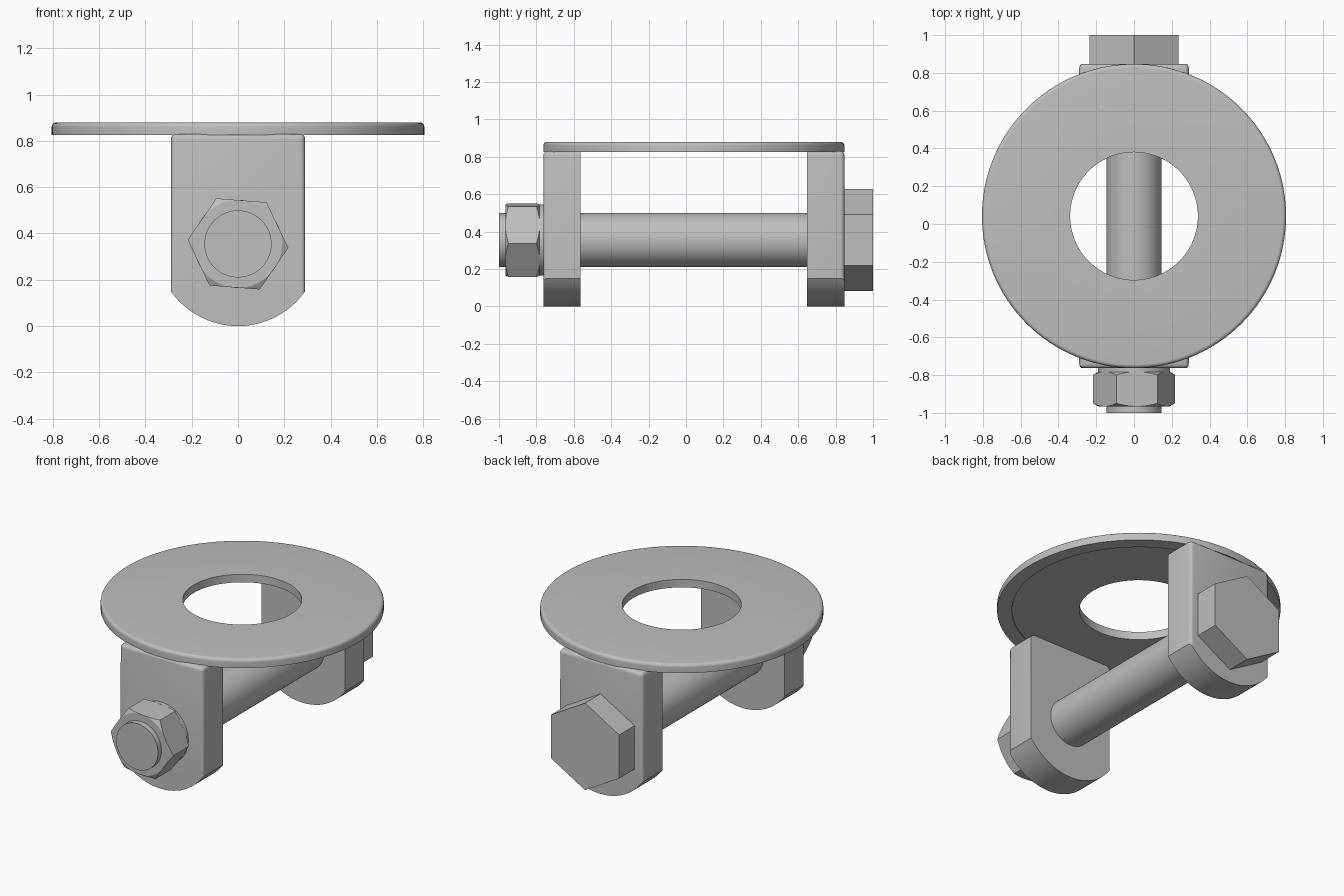
import bpy, bmesh, math
from math import sin, cos, tau, radians

cube = bpy.data.objects.get("Cube")
if cube:
    bpy.data.objects.remove(cube, do_unlink=True)

steel = bpy.data.materials.new("grey_steel")
steel.use_nodes = True
steel.diffuse_color = (0.52, 0.52, 0.52, 1)
steel.node_tree.nodes["Principled BSDF"].inputs["Base Color"].default_value = steel.diffuse_color

AXIS_Z = 0.355     # height of the bolt axis
PLATE_Y = 0.042    # centre between the two lugs
SHANK_R = 0.145


def finish(name, bm):
    bmesh.ops.recalc_face_normals(bm, faces=bm.faces)
    mesh = bpy.data.meshes.new(name)
    bm.to_mesh(mesh)
    bm.free()
    mesh.materials.append(steel)
    obj = bpy.data.objects.new(name, mesh)
    bpy.context.collection.objects.link(obj)
    return obj


def smooth(obj):
    bpy.ops.object.select_all(action='DESELECT')
    obj.select_set(True)
    bpy.context.view_layer.objects.active = obj
    bpy.ops.object.shade_smooth_by_angle(angle=radians(32))


def lathe(name, profile, place, closed=False, steps=96):
    """Turn (radius, height) points; place maps radial u, v and height to space."""
    bm = bmesh.new()
    rings = [[bm.verts.new(place(r * cos(tau * i / steps), r * sin(tau * i / steps), h))
              for i in range(steps)] for r, h in profile]
    pairs = list(zip(rings, rings[1:]))
    if closed:
        pairs.append((rings[-1], rings[0]))
    else:
        bm.faces.new(rings[0])
        bm.faces.new(rings[-1])
    for a, b in pairs:
        for i in range(steps):
            j = (i + 1) % steps
            bm.faces.new((a[i], a[j], b[j], b[i]))
    return finish(name, bm)


def prism(points, y0, y1):
    """Extrude an x-z outline along y."""
    bm = bmesh.new()
    face = bm.faces.new([bm.verts.new((x, y0, z)) for x, z in points])
    new = bmesh.ops.extrude_face_region(bm, geom=[face])["geom"]
    bmesh.ops.translate(bm, vec=(0, y1 - y0, 0),
                        verts=[g for g in new if isinstance(g, bmesh.types.BMVert)])
    return bm


def hexagon(radius, turn):
    return [(radius * cos(radians(turn + 60 * i)), AXIS_Z + radius * sin(radians(turn + 60 * i)))
            for i in range(6)]


def along_bolt(u, v, h):
    return (u, h, AXIS_Z + v)


def upright(u, v, h):
    return (u, PLATE_Y + v, h)


# Ring plate with a rounded upper rim and a shallow recess below
rim = [(0.785 + 0.02 * cos(radians(a)), 0.86 + 0.02 * sin(radians(a))) for a in range(0, 91, 15)]
ring = [(0.338, 0.88), (0.338, 0.83), (0.72, 0.83), (0.722, 0.825), (0.805, 0.825)] + rim
smooth(lathe("ring_plate", ring, upright, closed=True, steps=128))


# Lugs: straight sides, an arc below, rounded outer edges
def lug(name, side):
    half, top, radius = 0.29, 0.83, 0.355
    swing = math.asin(half / radius)
    arc = [(radius * sin(t), AXIS_Z - radius * cos(t))
           for t in (swing * (i / 12 - 1) for i in range(25))]
    outer, inner = PLATE_Y + side * 0.805, PLATE_Y + side * 0.605
    bm = prism(arc + [(half, top), (-half, top)], outer, inner)
    shoulder = arc[0][1] - 0.001
    picked = []
    for e in bm.edges:
        a, b = (v.co for v in e.verts)
        on_outer = abs(a.y - outer) < 1e-4 and abs(b.y - outer) < 1e-4
        upper = min(a.z, b.z) > shoulder
        on_top = min(a.z, b.z) > top - 1e-4
        depthwise = on_top and abs(a.x - b.x) < 1e-4
        if (on_outer and upper) or depthwise:
            picked.append(e)
    bmesh.ops.bevel(bm, geom=picked, offset=0.022, segments=4, profile=0.5, affect='EDGES')
    smooth(finish(name, bm))


lug("front_lug", -1)
lug("back_lug", 1)

# Bolt
smooth(lathe("bolt_shank", [(SHANK_R, -1.0), (SHANK_R, 0.86)], along_bolt))
finish("bolt_head", prism(hexagon(0.273, 30), 0.847, 1.0))

# Nut: a hexagon trimmed by a turned barrel to chamfer its corners
nut = finish("nut", prism(hexagon(0.218, -4.5), -0.965, -0.783))
barrel = lathe("nut_barrel", [(0.188, -0.966), (0.225, -0.945), (0.225, -0.803), (0.188, -0.782)],
               along_bolt)
trim = nut.modifiers.new("chamfer", 'BOOLEAN')
trim.operation = 'INTERSECT'
trim.solver = 'EXACT'
trim.object = barrel
bpy.ops.object.select_all(action='DESELECT')
nut.select_set(True)
bpy.context.view_layer.objects.active = nut
bpy.ops.object.modifier_apply(modifier=trim.name)
bpy.data.objects.remove(barrel, do_unlink=True)
bpy.ops.object.shade_smooth_by_angle(angle=radians(20))

# Collar between the nut and the front lug
smooth(lathe("nut_collar", [(0.19, -0.79), (0.19, -0.755)], along_bolt))
